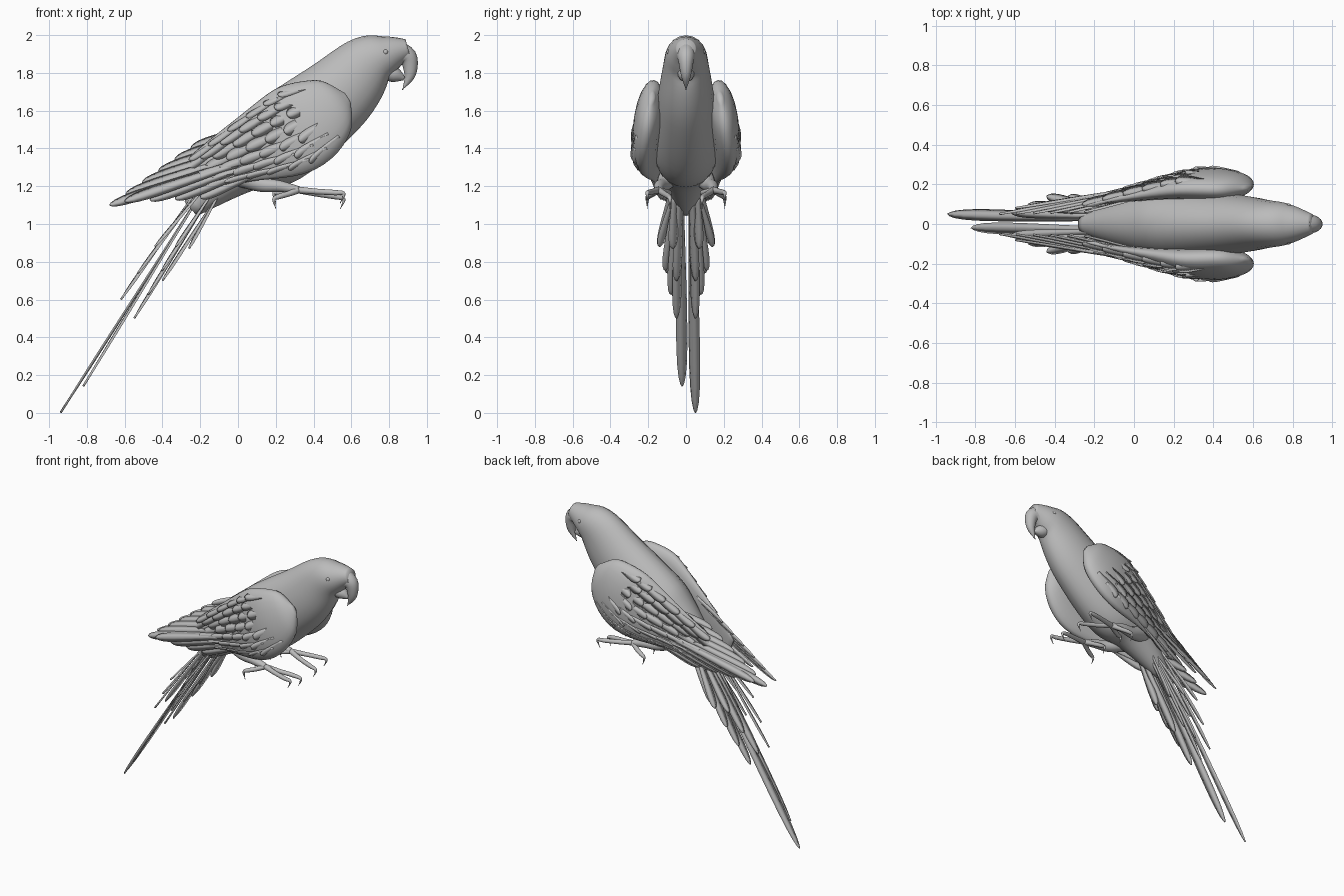
import bpy, bmesh, math
from mathutils import Vector

cube = bpy.data.objects.get("Cube")
if cube:
    bpy.data.objects.remove(cube, do_unlink=True)

grey = bpy.data.materials.new("plain grey")
grey.use_nodes = True
grey.diffuse_color = (0.5, 0.5, 0.5, 1)
grey.node_tree.nodes["Principled BSDF"].inputs["Base Color"].default_value = grey.diffuse_color

SIDES = 20  # points round every tube
STEPS = 6   # rings between two control nodes


def skin(name, strips, mirror=False):
    """Make one smooth object from strips; every strip is a list of point rings."""
    bm = bmesh.new()
    for rings in strips:
        loops = [[bm.verts.new(point) for point in ring] for ring in rings]
        for near, far in zip(loops, loops[1:]):
            for i in range(len(near)):
                bm.faces.new((near[i - 1], near[i], far[i], far[i - 1]))
        bm.faces.new(loops[0])
        bm.faces.new(loops[-1])
    bmesh.ops.recalc_face_normals(bm, faces=bm.faces)
    for face in bm.faces:
        face.smooth = True
    mesh = bpy.data.meshes.new(name)
    bm.to_mesh(mesh)
    bm.free()
    mesh.materials.append(grey)
    ob = bpy.data.objects.new(name, mesh)
    bpy.context.collection.objects.link(ob)
    if mirror:
        modifier = ob.modifiers.new("mirror", "MIRROR")
        modifier.use_axis = (False, True, False)
        modifier.use_mirror_merge = False


def spline(nodes):
    """Smooth curve through nodes; works on any number of values per node."""
    nodes = [nodes[0], *nodes, nodes[-1]]
    samples = []
    for i in range(len(nodes) - 3):
        for step in range(STEPS):
            t = step / STEPS
            samples.append([
                b + t / 2 * (c - a + t * (2 * a - 5 * b + 4 * c - d + t * (3 * (b - c) + d - a)))
                for a, b, c, d in zip(*nodes[i:i + 4])])
    return samples + [list(nodes[-1])]


def tube(nodes, lean=0):
    """Oval tube through nodes of x, y, z, half depth and width ratio."""
    samples = spline(nodes)
    centres = [Vector(s[:3]) for s in samples]
    rings = []
    for i, (centre, sample) in enumerate(zip(centres, samples)):
        ahead = centres[min(i + 1, len(centres) - 1)]
        along = (ahead - centres[max(i - 1, 0)]).normalized()
        side = Vector((0, 1, lean))
        side = (side - along * side.dot(along)).normalized()
        depth = max(sample[3], 0.002)
        rise = side.cross(along) * depth
        reach = side * depth * sample[4]
        angles = [math.tau * k / SIDES for k in range(SIDES)]
        rings.append([centre + rise * math.cos(a) + reach * math.sin(a) for a in angles])
    return rings


def feather(root, tip, width, normal):
    """Thin leaf, widest near its round end, with a raised middle line."""
    along = (tip - root).normalized()
    side = normal.cross(along).normalized()
    normal = along.cross(side) * 0.006
    rings = []
    for i in range(11):
        t = min(math.sin(math.pi / 2 * i / 10), 0.999)
        edge = side * width / 2 * (0.4 + 0.6 * t) * math.sqrt(1 - t ** 6)
        middle = root.lerp(tip, t)
        rings.append([middle - edge, middle + normal, middle + edge, middle - normal])
    return rings


def fan(count, first_root, last_root, first_tip, last_tip, width, normal):
    """Row of feathers spread evenly between a first and a last one."""
    roots = Vector(first_root), Vector(last_root)
    tips = Vector(first_tip), Vector(last_tip)
    return [feather(roots[0].lerp(roots[1], i / (count - 1)),
                    tips[0].lerp(tips[1], i / (count - 1)), width, Vector(normal))
            for i in range(count)]


# Body and head in one sweep from face to rump
skin("body", [tube([
    (0.9, 0, 1.93, 0.05, 1),
    (0.8, 0, 1.9, 0.1, 0.95),
    (0.68, 0, 1.84, 0.16, 0.75),
    (0.5, 0, 1.66, 0.21, 0.72),
    (0.2, 0, 1.43, 0.23, 0.77),
    (0, 0, 1.3, 0.15, 0.9),
    (-0.25, 0, 1.08, 0.05, 1)])])

# Hooked beak and lower jaw
skin("upper_beak", [tube([
    (0.83, 0, 1.9, 0.08, 0.7),
    (0.9, 0, 1.88, 0.05, 0.9),
    (0.91, 0, 1.79, 0.03, 0.9),
    (0.87, 0, 1.71, 0, 1)])])
skin("lower_beak", [tube([
    (0.76, 0, 1.81, 0.04, 1.2),
    (0.83, 0, 1.79, 0.04, 1),
    (0.88, 0, 1.77, 0.01, 1)])])

# Eyes set into the sides of the head
for side, word in ((1, "left"), (-1, "right")):
    bpy.ops.mesh.primitive_uv_sphere_add(
        segments=16, ring_count=10, radius=0.015, location=(0.78, side * 0.088, 1.91))
    eye = bpy.context.object
    eye.name = word + "_eye"
    eye.data.materials.append(grey)
    bpy.ops.object.shade_smooth()

# Wing shells, thick at the shoulder and thin at the rear
wing = tube([
    (0.58, 0.18, 1.67, 0.03, 0.4),
    (0.5, 0.19, 1.62, 0.17, 0.38),
    (0.3, 0.2, 1.5, 0.24, 0.3),
    (0, 0.15, 1.37, 0.16, 0.2),
    (-0.3, 0.08, 1.22, 0.08, 0.1)], lean=0.15)
skin("wings", [wing], mirror=True)

# Overlapping short feathers on the outer wing
coverts = []
for row in range(8, 19, 2):
    for k in range(2, 9):
        start = row + k % 2
        angle = math.tau * k / SIDES
        normal = Vector((0, math.sin(angle), math.cos(angle)))
        lift = normal * 0.008
        coverts.append(feather(wing[start][k] - lift, wing[start + 4][k] + lift, 0.09, normal))
skin("wing_coverts", coverts, mirror=True)

# Long flight feathers reaching back from the wings
outward = (-0.15, 1, 0.3)
skin("flight_feathers",
     fan(6, (0, 0.18, 1.33), (0.1, 0.15, 1.52), (-0.68, 0.05, 1.1), (-0.25, 0.06, 1.4), 0.08, outward)
     + fan(4, (0, 0.18, 1.32), (0.1, 0.19, 1.27), (-0.6, 0.08, 1.12), (-0.2, 0.12, 1.14), 0.08, outward),
     mirror=True)

# Two long uneven tail feathers
skin("long_tail_feathers", [
    feather(Vector((-0.16, 0.03, 1.22)), Vector((-0.94, 0.05, 0)), 0.08, Vector((-0.8, 0.25, 0.6))),
    feather(Vector((-0.16, -0.03, 1.22)), Vector((-0.82, -0.02, 0.14)), 0.08, Vector((-0.8, -0.25, 0.6)))])

# Shorter tail feathers stepped towards the sides, in three layers
cupped = (-0.8, 0.4, 0.6)
skin("side_tail_feathers",
     fan(3, (-0.2, 0.04, 1.2), (-0.17, 0.07, 1.2), (-0.62, 0.06, 0.6), (-0.44, 0.14, 0.88), 0.07, cupped)
     + fan(4, (-0.14, 0.04, 1.16), (-0.14, 0.06, 1.16), (-0.55, 0.05, 0.5), (-0.33, 0.14, 0.88), 0.07, cupped)
     + fan(2, (-0.1, 0.03, 1.16), (-0.1, 0.06, 1.16), (-0.4, 0.05, 0.7), (-0.26, 0.07, 0.87), 0.07, cupped),
     mirror=True)

# Legs
hub = Vector((0.32, 0.145, 1.18))
skin("legs", [tube([
    (0, 0.08, 1.26, 0.06, 1),
    (0.12, 0.12, 1.21, 0.04, 1),
    (0.22, 0.14, 1.2, 0.03, 1),
    (*hub, 0.02, 1)])], mirror=True)

# Toes, two forward and two back, each ending in a curved claw
toes = []
for reach in (0.24, -0.13):
    for spread in (0.06, -0.06):
        drop = 0.02 if reach * spread > 0 else 0.05
        path = ((0, 0, 0, 0.018), (0.4, 0.5, 0.4, 0.015), (0.8, 0.9, 0.7, 0.014),
                (1, 1, 1, 0.009))
        nodes = [(hub.x + reach * x, hub.y + spread * y, hub.z - drop * z, r, 1)
                 for x, y, z, r in path]
        claw = hub + Vector((reach * 0.92, spread, -drop - 0.05))
        toes.append(tube(nodes + [(*claw, 0, 1)]))
skin("toes", toes, mirror=True)
